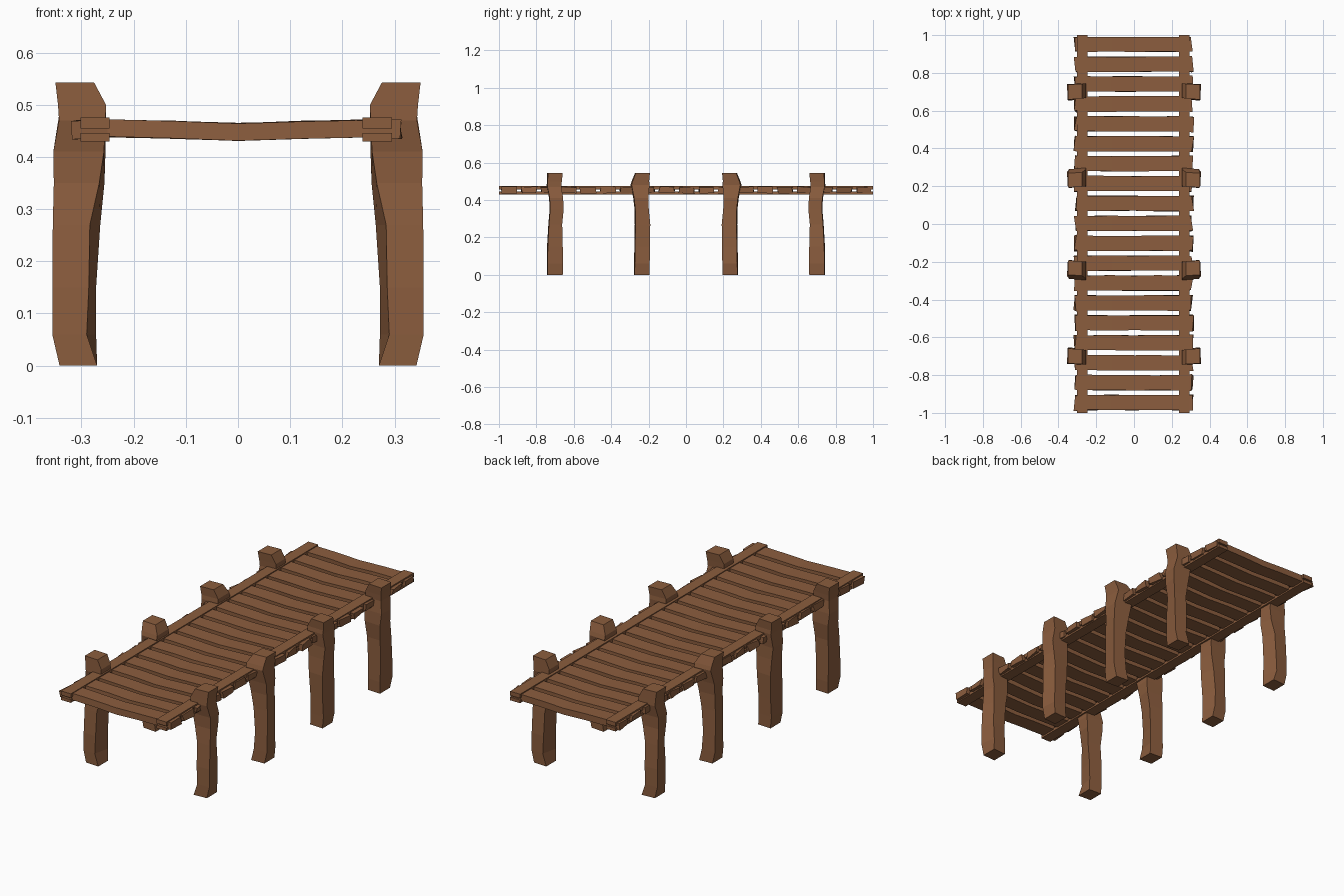
import bpy, bmesh, math, random
from mathutils import Matrix

random.seed(7)

wood = bpy.data.materials.new("brown_wood")
wood.diffuse_color = (0.26, 0.11, 0.048, 1)


def loft(name, rings, matrix=None):
    """Flat-shaded solid skinned through a list of four-corner rings."""
    bm = bmesh.new()
    loops = [[bm.verts.new(p) for p in ring] for ring in rings]
    for a, b in zip(loops, loops[1:]):
        for i in range(4):
            j = (i + 1) % 4
            bm.faces.new((a[i], a[j], b[j], b[i]))
    bm.faces.new(loops[0][::-1])
    bm.faces.new(loops[-1])
    if matrix:
        bm.transform(matrix)
    bmesh.ops.recalc_face_normals(bm, faces=bm.faces)
    mesh = bpy.data.meshes.new(name)
    bm.to_mesh(mesh)
    bm.free()
    mesh.materials.append(wood)
    obj = bpy.data.objects.new(name, mesh)
    bpy.context.collection.objects.link(obj)
    return obj


def jit(amount):
    return random.uniform(-amount, amount)


# Deck planks: slightly sagging boards with ragged ends
COUNT = 19
for n in range(COUNT):
    y = -0.945 + n * 1.897 / (COUNT - 1)
    end = n in (0, COUNT - 1)
    rings = []
    for x, sag in ((-0.312, 0), (-0.25, 0.002), (-0.12, -0.001),
                   (0, -0.005), (0.12, -0.001), (0.25, 0.002), (0.309, 0)):
        tip = abs(x) > 0.3
        j = 0.006 if tip else 0.002
        h = 0.0165
        z = 0.453 + sag + jit(0.001)
        corners = ((-0.04, -h), (0.04, -h), (0.04, h), (-0.04, h))
        rings.append([(x + (jit(0.009) if tip else 0),
                       max(-0.99, min(0.99, y + dy + jit(j))),
                       z + dz + (jit(0.003) if tip else 0))
                      for dy, dz in corners])
    loft(f"deck_plank_{n + 1}", rings)

# Long rails clamping the plank ends from above and below
for side, x in (("left", -0.274), ("right", 0.267)):
    for level, z0, z1 in (("upper", 0.455, 0.476), ("lower", 0.430, 0.446)):
        w = 0.028
        loft(f"{side}_{level}_rail",
             [[(x - w, y, z0), (x + w, y, z0), (x + w, y, z1), (x - w, y, z1)]
              for y in (-1.0, 1.0)])

# Post profiles: z, inner x, outer x, near y, far y, inner-face skew
STRAIGHT = ((0.000, 0.270, 0.342, -0.042, 0.043, 0.000),
            (0.060, 0.272, 0.356, -0.042, 0.045, 0.018),
            (0.150, 0.272, 0.356, -0.041, 0.043, 0.014),
            (0.270, 0.264, 0.355, -0.034, 0.040, 0.020),
            (0.350, 0.256, 0.353, -0.027, 0.048, 0.010),
            (0.410, 0.254, 0.354, -0.030, 0.045, 0.003),
            (0.470, 0.254, 0.343, -0.043, 0.036, 0.000),
            (0.500, 0.253, 0.345, -0.042, 0.038, 0.000),
            (0.543, 0.276, 0.350, -0.040, 0.043, 0.000))
KINKED = ((0.000, 0.270, 0.342, -0.044, 0.041, 0.000),
          (0.060, 0.272, 0.356, -0.043, 0.041, 0.012),
          (0.150, 0.272, 0.356, -0.041, 0.042, 0.018),
          (0.270, 0.264, 0.355, -0.039, 0.044, 0.016),
          (0.350, 0.256, 0.353, -0.040, 0.036, 0.010),
          (0.410, 0.254, 0.354, -0.047, 0.034, 0.003),
          (0.480, 0.253, 0.343, -0.062, 0.040, 0.000),
          (0.500, 0.253, 0.345, -0.056, 0.038, 0.000),
          (0.543, 0.276, 0.350, -0.038, 0.042, 0.000))

# Right posts, each with a partner turned half way round on the left
for n, (y, profile, flip) in enumerate(((-0.702, STRAIGHT, 1),
                                        (-0.235, KINKED, 1),
                                        (0.235, KINKED, -1),
                                        (0.702, STRAIGHT, -1))):
    rings = []
    for z, xi, xo, y0, y1, skew in profile:
        rings.append([(xi + skew, y + flip * y0, z), (xo, y + flip * y0 * 0.9, z),
                      (xo - skew * 0.7, y + flip * y1, z), (xi, y + flip * y1 * 0.9, z)])
    loft(f"right_post_{n + 1}", rings)
    loft(f"left_post_{4 - n}", rings, Matrix.Rotation(math.pi, 4, 'Z'))
